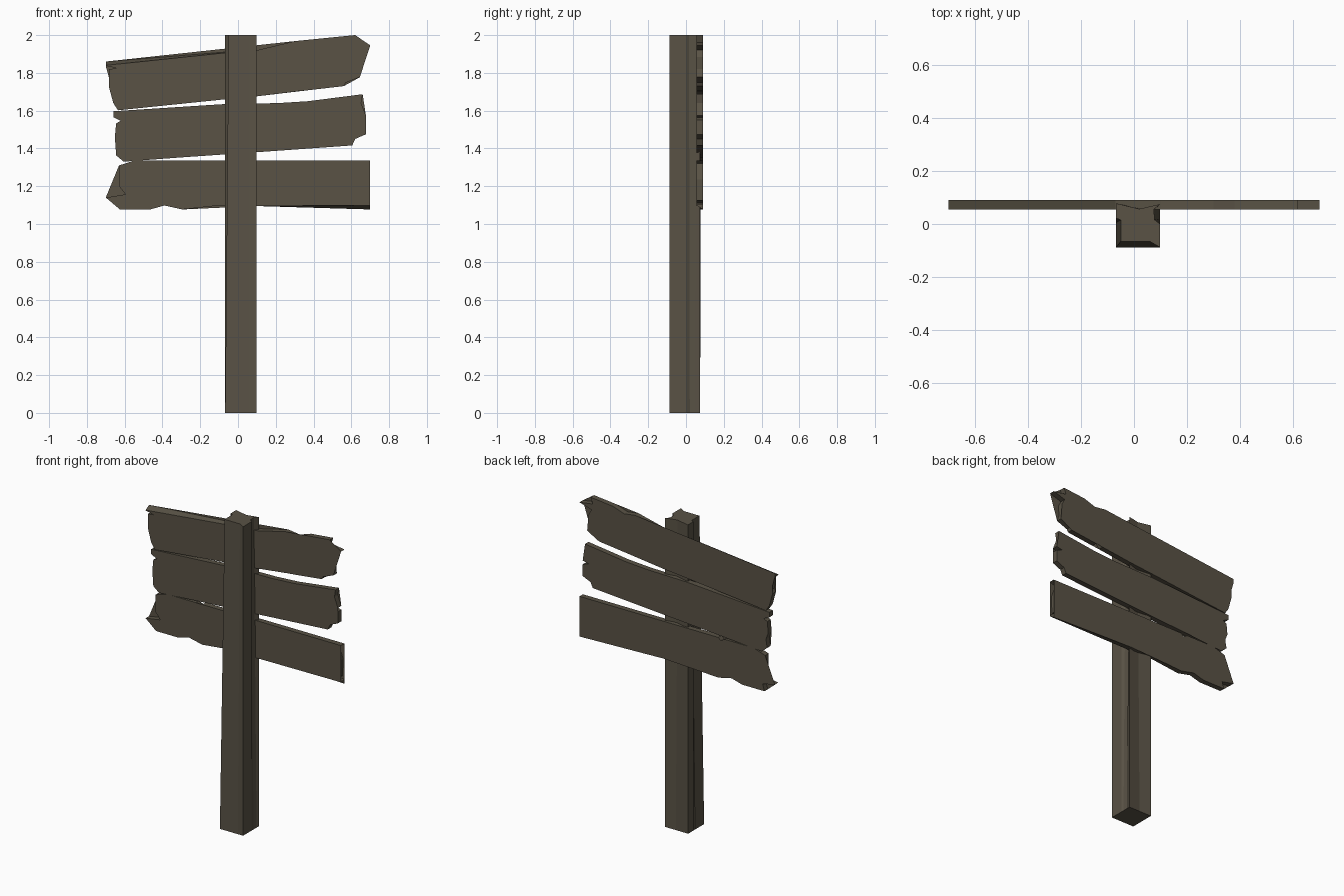
import bpy, bmesh

wood = bpy.data.materials.new("weathered_wood")
wood.diffuse_color = (0.10, 0.085, 0.06, 1)


def loft(name, ring_a, ring_b):
    """Solid between two matching rings of 3D points."""
    bm = bmesh.new()
    a = [bm.verts.new(p) for p in ring_a]
    b = [bm.verts.new(p) for p in ring_b]
    n = len(a)
    for i in range(n):
        j = (i + 1) % n
        bm.faces.new((a[i], a[j], b[j], b[i]))
    caps = [bm.faces.new(a[::-1]), bm.faces.new(b)]
    bmesh.ops.triangulate(bm, faces=caps)
    bmesh.ops.recalc_face_normals(bm, faces=bm.faces)
    me = bpy.data.meshes.new(name)
    bm.to_mesh(me)
    bm.free()
    me.materials.append(wood)
    ob = bpy.data.objects.new(name, me)
    bpy.context.collection.objects.link(ob)
    return ob


def board(name, outline, lift=None, front=0.055, back=0.09):
    """Ragged plank; lift maps outline index to a z shift of the front edge."""
    lift = lift or {}
    loft(name,
         [(x, front, z + lift.get(i, 0)) for i, (x, z) in enumerate(outline)],
         [(x, back, z) for x, z in outline])


# Post: square foot, worn and notched top
foot = [(-.068, -.088), (.06, -.088), (.098, -.088), (.098, .0), (.098, .02), (.098, .05),
        (.098, .075), (.02, .075), (-.068, .075), (-.068, .02), (-.068, .005)]
top = [(-.05, -.066), (.06, -.066), (.098, -.088), (.098, .0), (.078, .016), (.075, .055),
       (.098, .075), (.02, .057), (-.068, .078), (-.068, .022), (-.05, .015)]
loft("post", [(x, y, 0) for x, y in foot], [(x, y, 2) for x, y in top])

# Top board, with a sloped upper left edge
board("top_board", [
    (-.70, 1.86), (-.07, 1.91), (.10, 1.92), (.30, 1.968), (.38, 1.957), (.46, 1.984),
    (.62, 2.0), (.605, 1.96), (.70, 1.946), (.615, 1.92), (.635, 1.883), (.63, 1.82),
    (.645, 1.777), (.57, 1.748), (.56, 1.73), (.37, 1.708), (.345, 1.737), (.32, 1.703),
    (.10, 1.676), (-.07, 1.66), (-.635, 1.602), (-.66, 1.64), (-.683, 1.724),
    (-.672, 1.745), (-.683, 1.82), (-.615, 1.827), (-.70, 1.836)], {0: -.02, 1: -.004})

# Middle board
board("middle_board", [
    (-.66, 1.597), (-.07, 1.635), (.21, 1.64), (.37, 1.65), (.66, 1.687), (.652, 1.64),
    (.677, 1.575), (.635, 1.565), (.677, 1.55), (.677, 1.475), (.62, 1.45), (.605, 1.416),
    (.10, 1.38), (-.295, 1.353), (-.465, 1.363), (-.555, 1.36), (-.605, 1.33),
    (-.645, 1.363), (-.635, 1.416), (-.652, 1.46), (-.645, 1.533), (-.62, 1.546),
    (-.66, 1.565)])

# Bottom board, with a sloped lower right edge
board("bottom_board", [
    (-.63, 1.31), (-.545, 1.337), (-.34, 1.337), (-.32, 1.31), (-.295, 1.337), (.70, 1.337),
    (.66, 1.32), (.69, 1.235), (.685, 1.125), (.605, 1.114), (.70, 1.105), (.70, 1.077),
    (.10, 1.095), (-.10, 1.098), (-.295, 1.077), (-.39, 1.098), (-.465, 1.077),
    (-.625, 1.077), (-.61, 1.12), (-.70, 1.14), (-.595, 1.157), (-.63, 1.2)], {11: .022})
